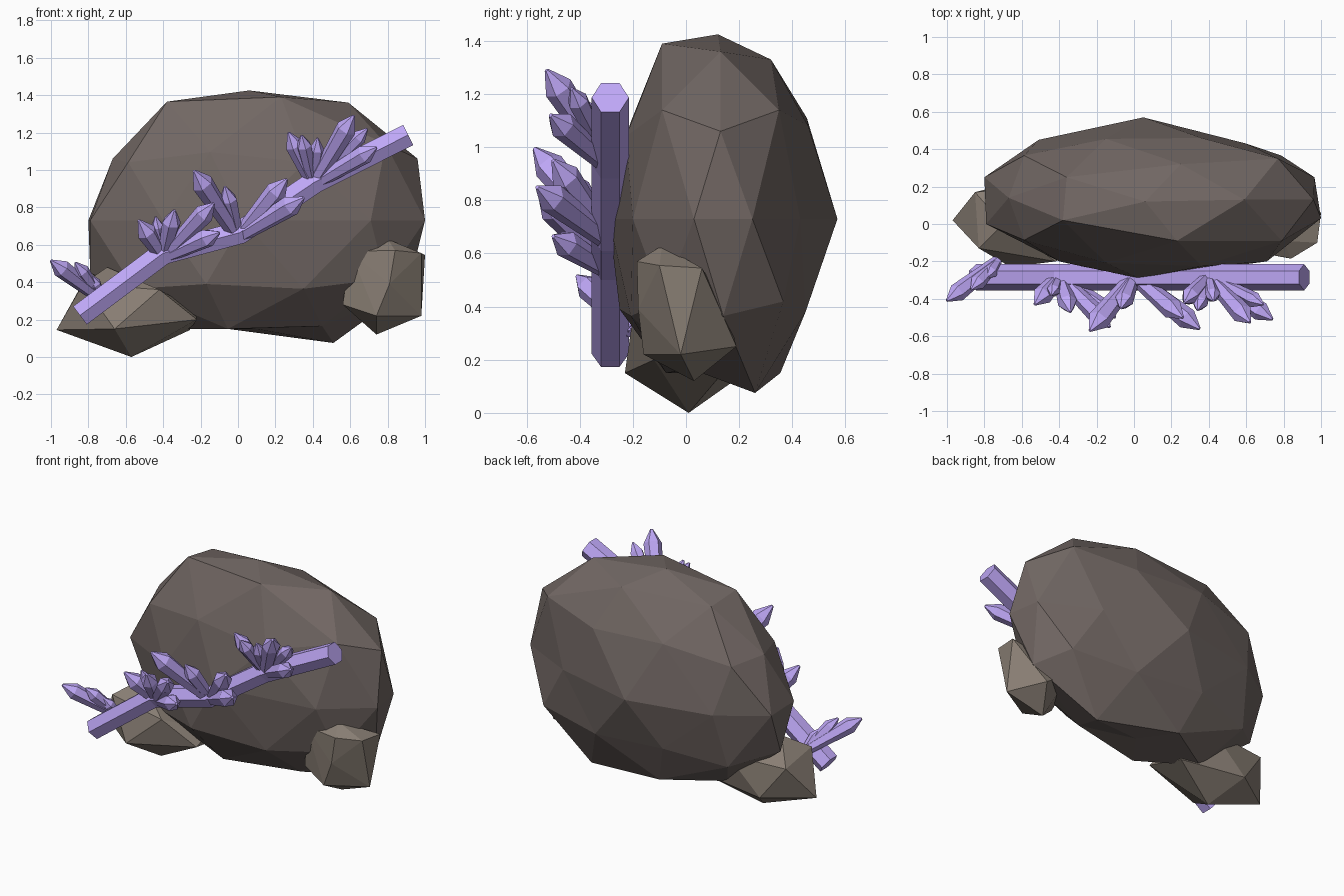
import bpy, bmesh, math
from mathutils import Vector

def material(name, rgb):
    m = bpy.data.materials.new(name)
    m.diffuse_color = (*rgb, 1)
    return m

DARK = material("dark_stone", (0.165, 0.135, 0.125))
LIGHT = material("light_stone", (0.25, 0.21, 0.175))
PURPLE = material("purple_crystal", (0.52, 0.39, 0.93))

def finish(bm, name, mat):
    bmesh.ops.recalc_face_normals(bm, faces=bm.faces)
    me = bpy.data.meshes.new(name)
    bm.to_mesh(me)
    bm.free()
    me.materials.append(mat)
    ob = bpy.data.objects.new(name, me)
    bpy.context.collection.objects.link(ob)
    return ob

def rock(name, mat, subdiv, centre, radii, floor, chips):
    """Stretched icosphere; each chip pulls the nearest corner to a point."""
    bm = bmesh.new()
    bmesh.ops.create_icosphere(bm, subdivisions=subdiv, radius=1)
    for v in bm.verts:
        v.co = Vector([c + r * k for c, r, k in zip(centre, radii, v.co)])
        v.co.z = max(v.co.z, floor)
    free = list(bm.verts)
    for p in map(Vector, chips):
        v = min(free, key=lambda q: (q.co - p).length)
        v.co = p
        free.remove(v)
    finish(bm, name, mat)

# Large boulder
rock("boulder", DARK, 2, (0.1, 0.14, 0.73), (0.95, 0.43, 0.695), 0.15, [
    (0.06, 0.12, 1.425), (0.59, 0.13, 1.36), (0.23, -0.09, 1.39),
    (0.25, 0.32, 1.33), (-0.38, 0.02, 1.365), (-0.36, 0.25, 1.335),
    (0.96, 0.13, 1.06), (0.79, -0.09, 1.14), (0.77, 0.35, 1.14),
    (0.36, 0.46, 1.08), (-0.15, 0.455, 1.11), (-0.67, 0.14, 1.06),
    (0.03, -0.29, 0.73), (0.05, 0.57, 0.73), (1.0, 0.03, 0.73),
    (0.965, 0.25, 0.73), (0.71, -0.2, 0.73), (0.6, 0.43, 0.73),
    (-0.4, -0.2, 0.73), (-0.51, 0.45, 0.73), (-0.8, 0.25, 0.73),
    (-0.79, 0.0, 0.73), (-0.17, -0.25, 0.39), (-0.15, 0.46, 0.42),
    (0.35, 0.45, 0.38), (-0.79, 0.14, 0.45), (0.51, 0.26, 0.075),
    (0.45, 0.02, 0.165)])

# Small rock at the left foot
rock("left_rock", LIGHT, 1, (-0.57, 0.0, 0.255), (0.43, 0.25, 0.25), 0, [
    (-0.97, 0.02, 0.145), (-0.57, 0.01, 0.0), (-0.22, -0.12, 0.2),
    (-0.23, 0.05, 0.25), (-0.42, -0.2, 0.36), (-0.7, 0.0, 0.48),
    (-0.83, -0.13, 0.39), (-0.85, 0.17, 0.36), (-0.66, -0.23, 0.15)])

# Small rock at the right foot
bm = bmesh.new()
for p in [(0.8, -0.09, 0.63), (0.6, -0.14, 0.565), (0.84, -0.185, 0.57),
          (1.0, 0.06, 0.545), (0.98, -0.1, 0.555), (0.81, -0.18, 0.39),
          (0.56, -0.1, 0.28), (0.74, -0.16, 0.22), (0.74, 0.03, 0.12),
          (0.98, -0.02, 0.22), (0.84, 0.19, 0.25), (0.62, 0.15, 0.4)]:
    bm.verts.new(p)
bmesh.ops.convex_hull(bm, input=bm.verts)
finish(bm, "right_rock", LIGHT)

def skin(bm, rings):
    """Join rings of points into a closed six-sided solid."""
    rows = [[bm.verts.new(p) for p in ring] for ring in rings]
    for a, b in zip(rows, rows[1:]):
        for i in range(6):
            j = (i + 1) % 6
            bm.faces.new((a[i], a[j], b[j], b[i]))
    bm.faces.new(rows[0])
    bm.faces.new(rows[-1])

def ring(c, u, w, r, mitre=1):
    return [c + u * (r * math.cos(i * math.pi / 3)) +
            w * (r * mitre * math.sin(i * math.pi / 3)) for i in range(6)]

# Bent hexagonal stem with mitred joints
path = [Vector((x, -0.285, z)) for x, z in
        [(-0.845, 0.222), (-0.4, 0.555), (0.01, 0.665), (0.41, 0.935), (0.91, 1.187)]]
Y = Vector((0, -1, 0))
rings = []
for i, p in enumerate(path):
    d0 = (p - path[max(i - 1, 0)]).normalized()
    d1 = (path[min(i + 1, len(path) - 1)] - p).normalized()
    d = (d0 + d1).normalized()
    rings.append(ring(p, Y, d.cross(Y), 0.07, 1 / d.dot(d1 if d1.length else d0)))
bm = bmesh.new()
skin(bm, rings)
finish(bm, "crystal_stem", PURPLE)

# Crystal clusters: base point, then tips with shoulder radius
clusters = {
    "left_end": ((-0.73, -0.2, 0.31), [
        (-1.0, -0.41, 0.515, 0.05), (-0.87, -0.35, 0.505, 0.042), (-0.79, -0.29, 0.44, 0.038)]),
    "lower": ((-0.4, -0.28, 0.53), [
        (-0.53, -0.43, 0.73, 0.054), (-0.44, -0.38, 0.75, 0.036), (-0.34, -0.47, 0.785, 0.052),
        (-0.13, -0.55, 0.82, 0.054), (-0.1, -0.5, 0.665, 0.052)]),
    "middle": ((0.0, -0.28, 0.64), [
        (-0.235, -0.57, 0.995, 0.06), (-0.07, -0.45, 0.91, 0.05),
        (0.26, -0.5, 0.95, 0.058), (0.35, -0.56, 0.85, 0.058)]),
    "upper": ((0.4, -0.28, 0.92), [
        (0.27, -0.42, 1.2, 0.05), (0.34, -0.46, 1.185, 0.042), (0.425, -0.41, 1.17, 0.042),
        (0.62, -0.525, 1.29, 0.056), (0.69, -0.43, 1.22, 0.042), (0.74, -0.51, 1.12, 0.052)]),
}
for name, (base, tips) in clusters.items():
    bm = bmesh.new()
    b = Vector(base)
    for x, y, z, r in tips:
        t = Vector((x, y, z))
        d = (t - b).normalized()
        u = d.cross(Vector((0, 0, 1))).normalized()
        w = d.cross(u)
        skin(bm, [ring(b, u, w, r * 0.65), ring(t - d * r * 1.6, u, w, r),
                  ring(t, u, w, r * 0.15)])
    finish(bm, name + "_crystals", PURPLE)
